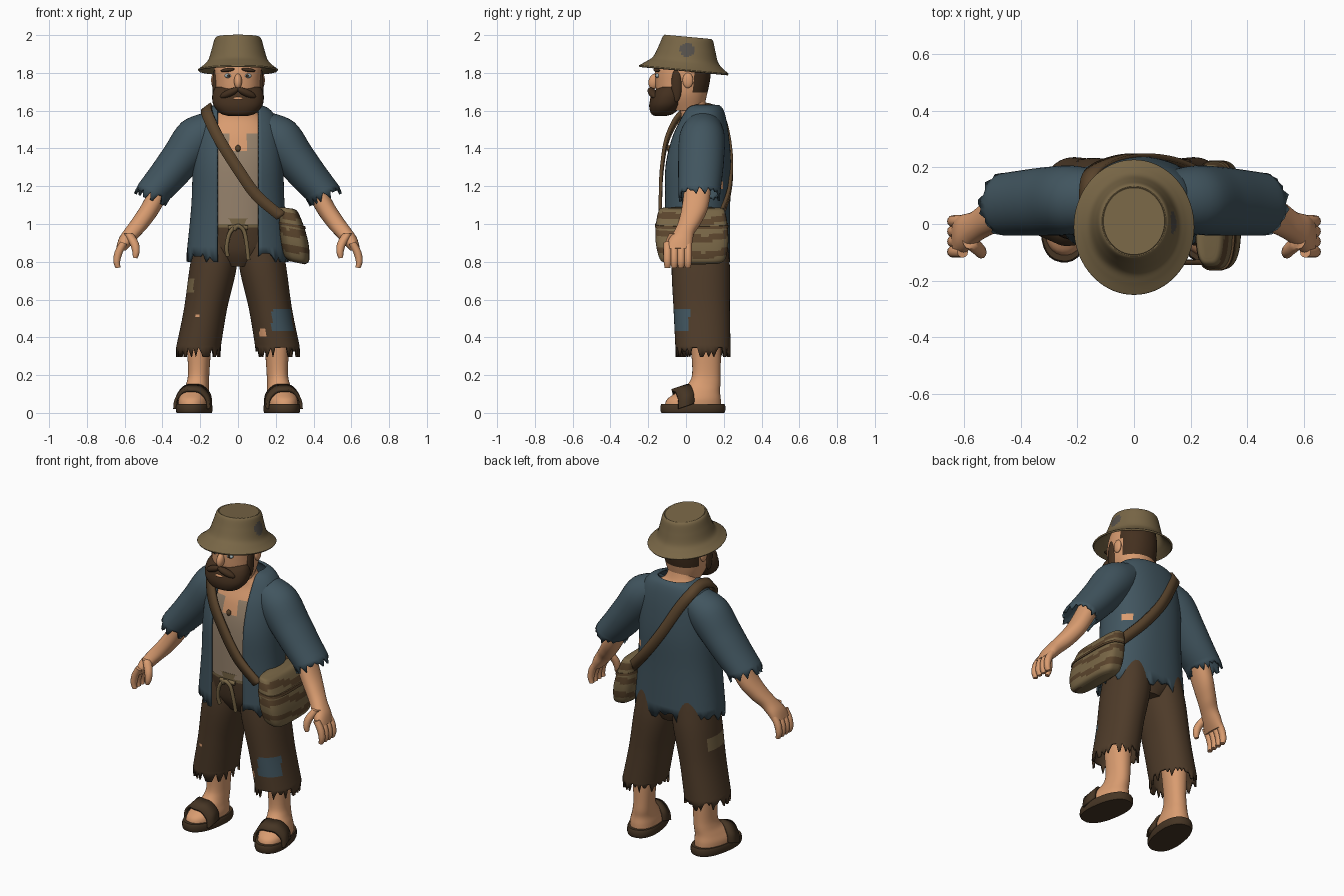
import bpy, bmesh, random
from math import sin, cos, asin, pi, radians, copysign
from mathutils import Vector, Matrix

random.seed(4)
if "Cube" in bpy.data.objects:
    bpy.data.objects.remove(bpy.data.objects["Cube"])


def material(name, hexcode):
    def lin(c):
        c /= 255
        return c / 12.92 if c < 0.04 else ((c + 0.055) / 1.055) ** 2.4
    col = [lin(v) for v in bytes.fromhex(hexcode)] + [1]
    m = bpy.data.materials.new(name)
    m.use_nodes = True
    m.diffuse_color = col
    m.node_tree.nodes["Principled BSDF"].inputs["Base Color"].default_value = col
    return m


SKIN = material("skin", "d99c70")
BLUE = material("jacket blue", "41555f")
BROWN = material("trouser brown", "4e3b29")
HAIR = material("hair brown", "44301f")
BEIGE = material("shirt beige", "96826c")
KHAKI = material("khaki", "786646")
LEATHER = material("strap brown", "5a442c")
SOLE = material("sandal brown", "463524")
GREY = material("patch grey", "55504a")
EYE = material("eye grey", "9fb0b4")
BOTH = ((1, "left"), (-1, "right"))


def smooth_path(keys, steps):
    """Catmull-Rom through tuples of any length."""
    out = []
    for i in range(len(keys) - 1):
        p0, p1, p2, p3 = (keys[max(0, min(len(keys) - 1, i + k))] for k in (-1, 0, 1, 2))
        for j in range(steps):
            t = j / steps
            out.append([b + 0.5 * t * (c - a + t * (2*a - 5*b + 4*c - d + t * (3*(b - c) + d - a)))
                        for a, b, c, d in zip(p0, p1, p2, p3)])
    return out + [list(keys[-1])]


def finish(bm, name, mat, thick=0):
    bmesh.ops.recalc_face_normals(bm, faces=bm.faces)
    me = bpy.data.meshes.new(name)
    bm.to_mesh(me)
    bm.free()
    ob = bpy.data.objects.new(name, me)
    bpy.context.collection.objects.link(ob)
    me.materials.append(mat)
    bpy.context.view_layer.objects.active = ob
    ob.select_set(True)
    bpy.ops.object.shade_smooth_by_angle(angle=radians(50))
    ob.select_set(False)
    if thick:
        mod = ob.modifiers.new("thickness", "SOLIDIFY")
        mod.thickness, mod.offset = thick, 0
    return ob


def loft(name, keys, mat, n=32, e=1.0, steps=5, s=1, gap=0, ragged=0, pitch=0, caps=True, thick=0):
    """Skin rings (x, y, z, half width, half depth, tilt); gap leaves the front open."""
    bm = bmesh.new()
    rows = []
    rings = smooth_path(keys, steps)
    for r, (x, y, z, a, b, tilt) in enumerate(rings):
        start = asin(min(0.95, gap / a) ** (1 / e)) if gap else 0
        t, row = radians(tilt), []
        for i in range(n):
            f = start + (2*pi - 2*start) * i / (n - 1 if gap else n)
            u = a * copysign(abs(sin(f)) ** e, sin(f))
            v = -b * copysign(abs(cos(f)) ** e, cos(f))
            drop = random.choice((0, 0.4, 1)) * ragged if r == len(rings) - 1 else 0
            row.append(bm.verts.new((s * (x + u*cos(t) + drop*sin(t)), y + v,
                                     z + u*sin(t) + pitch*v - drop*cos(t))))
        rows.append(row)
    for p, q in zip(rows, rows[1:]):
        for i in range(n - 1 if gap else n):
            j = (i + 1) % n
            bm.faces.new((p[i], p[j], q[j], q[i]))
    if caps:
        bm.faces.new(rows[0])
        bm.faces.new(rows[-1])
    return finish(bm, name, mat, thick)


def paint(ob, mat, rule):
    ob.data.materials.append(mat)
    for p in ob.data.polygons:
        if rule(*p.center):
            p.material_index = len(ob.data.materials) - 1


def ball(name, mat, loc, size, rot=(0, 0, 0)):
    bm = bmesh.new()
    bmesh.ops.create_uvsphere(bm, u_segments=24, v_segments=14, radius=1)
    ob = finish(bm, name, mat)
    ob.location, ob.scale = loc, size
    ob.rotation_euler = [radians(v) for v in rot]
    return ob


def ribbon(name, keys, width, mat, thick):
    bm = bmesh.new()
    w = Vector(width)
    rows = [[bm.verts.new(Vector(p) + k * w) for k in (-1, 1)] for p in smooth_path(keys, 6)]
    for p, q in zip(rows, rows[1:]):
        bm.faces.new((p[0], p[1], q[1], q[0]))
    return finish(bm, name, mat, thick)


def rope(name, keys, radius, mat):
    cu = bpy.data.curves.new(name, "CURVE")
    cu.dimensions, cu.bevel_depth, cu.use_fill_caps = "3D", radius, True
    pts = smooth_path(keys, 5)
    sp = cu.splines.new("POLY")
    sp.points.add(len(pts) - 1)
    for p, co in zip(sp.points, pts):
        p.co = (*co, 1)
    cu.materials.append(mat)
    bpy.context.collection.objects.link(bpy.data.objects.new(name, cu))


# Torso: bare neck and chest above a notched shirt
body = loft("torso", [(0, .03, 1.67, .075, .068, 0), (0, .045, 1.6, .095, .075, 0),
                      (0, .07, 1.55, .15, .1, 0), (0, .065, 1.45, .2, .135, 0),
                      (0, .055, 1.3, .215, .15, 0), (0, .052, 1.0, .205, .148, 0)], SKIN, n=64, steps=8, e=.9)
paint(body, BEIGE, lambda x, y, z: z < 1.39 or z < 1.48 and abs(x) > .04)
ball("pendant", LEATHER, (0, -.09, 1.4), (.014, .012, .018))

# Open ragged jacket
jacket = loft("jacket", [(0, .085, 1.625, .11, .085, 0), (0, .09, 1.605, .16, .1, 0),
                         (0, .085, 1.55, .2, .122, 0), (0, .07, 1.45, .222, .152, 0),
                         (0, .058, 1.3, .233, .174, 0), (0, .055, 1.1, .24, .172, 0),
                         (0, .055, .845, .265, .172, 0)],
              BLUE, n=64, e=.87, gap=.108, ragged=.045, caps=False, thick=.014)
paint(jacket, SKIN, lambda x, y, z: y > .1 and abs(x - .19) < .02 and abs(z - 1.2) < .03)

for s, side in BOTH:
    # Sleeve, forearm and hand
    loft(side + "_sleeve", [(.12, .09, 1.525, .075, .09, 55), (.215, .085, 1.455, .112, .115, 45),
                            (.31, .08, 1.335, .1, .115, 40), (.385, .075, 1.24, .092, .11, 32),
                            (.45, .07, 1.165, .087, .105, 22)],
         BLUE, n=40, s=s, ragged=.04, caps=False, thick=.012)
    loft(side + "_forearm", [(.37, .07, 1.27, .055, .07, 35), (.455, .05, 1.1, .05, .07, 35),
                             (.515, .02, 1.01, .046, .06, 35), (.56, -.01, .955, .042, .055, 30),
                             (.595, -.03, .91, .038, .065, 25), (.62, -.042, .865, .026, .07, 15)],
         SKIN, s=s, e=.9)
    for i in range(4):
        y = -.098 + i * .036
        loft(f"{side}_finger_{i + 1}", [(.605, y, .9, .02, .021, 20), (.632, y, .85, .021, .021, 12),
                                        (.642, y, .8, .018, .02, 0), (.635, y, .768, .013, .015, -10)],
             SKIN, n=12, s=s, steps=3)
    loft(side + "_thumb", [(.58, -.06, .95, .025, .028, 0), (.548, -.09, .895, .023, .024, -15),
                           (.54, -.102, .85, .019, .02, 0), (.545, -.105, .82, .012, .012, 10)],
         SKIN, n=12, s=s, steps=3)

    # Trouser leg with patches and holes
    leg = loft(side + "_trouser_leg", [(.11, .075, .97, .1, .13, 0), (.13, .078, .78, .118, .148, 0),
                                       (.172, .083, .55, .108, .143, 0), (.21, .09, .345, .112, .14, 0)],
               BROWN, n=64, s=s, steps=16, e=.93, ragged=.05, caps=False, thick=.012)
    if s > 0:
        paint(leg, BLUE, lambda x, y, z: y < .02 and x > .18 and .44 < z < .55)
        paint(leg, SKIN, lambda x, y, z: y < 0 and abs(x - .135) < .016 and .4 < z < .45)
    else:
        paint(leg, KHAKI, lambda x, y, z: x < -.21 and abs(y - .06) < .09 and .64 < z < .71)
        paint(leg, SKIN, lambda x, y, z: y < 0 and abs(x + .215) < .01 and .5 < z < .52)

    # Bare foot in a sandal, toes turned out
    foot = [loft(side + "_foot", [(.225, .035, .04, .082, .15, 0), (.225, .042, .075, .08, .142, 0),
                                  (.222, .07, .115, .068, .11, 0), (.216, .1, .16, .058, .084, 0),
                                  (.212, .11, .23, .056, .075, 0), (.21, .105, .42, .068, .085, 0)],
                 SKIN, s=s, e=.9),
            loft(side + "_sandal_sole", [(.225, .035, 0, .088, .168, 0), (.225, .035, .012, .092, .173, 0),
                                         (.225, .035, .035, .092, .173, 0), (.225, .035, .048, .088, .168, 0)],
                 SOLE, s=s, e=.85, steps=2),
            ribbon(side + "_sandal_strap", [(s * (.225 + u), -.035 + d, z) for u, d, z in
                                            ((-.09, .02, .035), (-.082, .02, .085), (-.045, .01, .125),
                                             (0, 0, .132), (.045, .01, .125), (.082, .02, .085),
                                             (.09, .02, .035))],
                   (0, .042, .014), SOLE, .016)]
    hub = Matrix.Translation((s * .22, .08, 0))
    for ob in foot:
        ob.data.transform(hub @ Matrix.Rotation(radians(9 * s), 4, "Z") @ hub.inverted())

    # Face and hair details
    ball(side + "_eye", EYE, (s * .05, -.15, 1.785), (.022, .012, .012))
    ball(side + "_pupil", HAIR, (s * .05, -.161, 1.785), (.007, .004, .008))
    ball(side + "_brow", HAIR, (s * .055, -.155, 1.815), (.038, .016, .01), (0, s * 8, s * 12))
    ball(side + "_ear", SKIN, (s * .128, .01, 1.76), (.014, .028, .04))
    ball(side + "_sideburn", HAIR, (s * .12, -.05, 1.735), (.016, .028, .09))
    ball(side + "_moustache", HAIR, (s * .045, -.178, 1.694), (.056, .022, .02), (0, s * 24, s * 16))

# Head, nose and beard
head = loft("head", [(0, 0, 1.6, .085, .09, 0), (0, -.02, 1.68, .118, .13, 0),
                     (0, -.018, 1.76, .126, .145, 0), (0, -.015, 1.83, .127, .145, 0),
                     (0, -.01, 1.9, .11, .125, 0), (0, -.01, 1.93, .06, .07, 0)], SKIN, n=48, e=.92)
paint(head, HAIR, lambda x, y, z: y > .035 and z > 1.69)
ball("nose", SKIN, (0, -.168, 1.755), (.021, .03, .042), (-15, 0, 0))
loft("beard", [(0, -.135, 1.572, .05, .03, 0), (0, -.125, 1.585, .092, .06, 0),
               (0, -.11, 1.625, .128, .085, 0), (0, -.098, 1.67, .137, .088, 0),
               (0, -.09, 1.705, .13, .078, 0), (0, -.085, 1.725, .118, .055, 0)], HAIR, e=.88)
ball("lower_lip", SKIN, (0, -.184, 1.664), (.026, .008, .008))

# Drooping sun hat
hat = loft("hat", [(0, -.012, 1.813, .21, .236, 0), (0, -.008, 1.838, .178, .2, 0),
                   (0, -.002, 1.868, .152, .168, 0), (0, .005, 1.925, .134, .146, 0),
                   (0, .01, 1.975, .12, .13, 0), (0, .01, 1.987, .11, .12, 0)],
           KHAKI, n=72, steps=7, pitch=-.095, caps=False, thick=.01)
paint(hat, GREY, lambda x, y, z: x > 0 and (y - .005)**2 + (z - 1.92)**2 < .0014)
loft("hat_crown_top", [(0, .01, 1.982, .113, .123, 0), (0, .01, 1.989, .108, .118, 0)],
     KHAKI, n=72, steps=1, pitch=-.095)

# Trouser seat, waistband and drawstring
seat = loft("trouser_seat", [(0, .055, 1.03, .205, .153, 0), (0, .06, .95, .212, .153, 0),
                             (0, .072, .85, .21, .145, 0), (0, .078, .775, .1, .11, 0)], BROWN, n=48, steps=6)
paint(seat, KHAKI, lambda x, y, z: z > .975)
rope("drawstring_loop", [(-.01, -.11, .99), (-.045, -.115, .95), (-.06, -.11, .88), (-.055, -.1, .83)], .011, KHAKI)
rope("drawstring_end", [(-.02, -.115, .97), (0, -.122, .99), (.03, -.118, .965), (.045, -.112, .9),
                        (.055, -.1, .81)], .011, KHAKI)
rope("drawstring_knot", [(-.05, -.1, .98), (0, -.108, .985), (.05, -.1, .98)], .012, KHAKI)

# Satchel with mottled bands, and its strap around the torso
bag = loft("satchel", [(.262, .03, 1.085, .03, .15, -8), (.268, .03, 1.07, .05, .175, -8),
                       (.285, .03, .99, .068, .19, -10), (.3, .032, .9, .076, .192, -10),
                       (.31, .035, .82, .068, .175, -12), (.312, .035, .795, .04, .145, -12)],
           KHAKI, n=64, e=.6, steps=6)
paint(bag, LEATHER, lambda x, y, z: sin(z * 72 + 1.1 * sin(y * 17) + x * 9) > .35)
loft("satchel_flap_edge", [(.286, .03, 1.0, .071, .193, -10), (.288, .03, .985, .073, .195, -10)],
     LEATHER, n=64, e=.6, steps=1)
ribbon("satchel_strap", [(.23, -.135, 1.04), (.1, -.135, 1.15), (0, -.128, 1.29), (-.1, -.1, 1.45),
                         (-.16, -.03, 1.575), (-.165, .08, 1.618), (-.155, .17, 1.59), (-.1, .215, 1.5),
                         (0, .24, 1.33), (.12, .228, 1.17), (.24, .18, 1.04)],
       (.024, 0, .018), LEATHER, .018)
